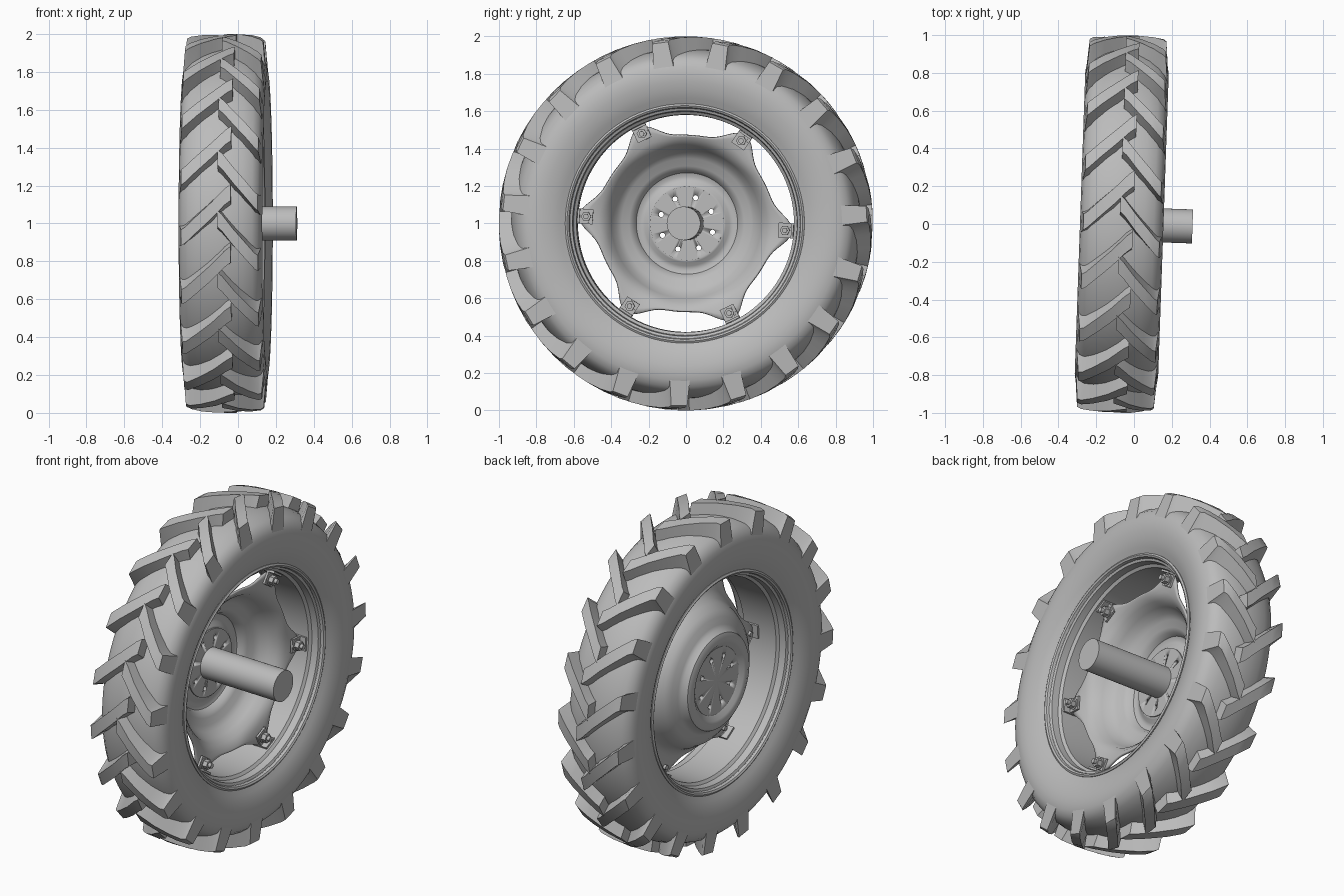
import bpy, bmesh
from math import pi, cos, sin, radians, exp
from mathutils import Matrix

if "Cube" in bpy.data.objects:
    bpy.data.objects.remove(bpy.data.objects["Cube"])

grey = bpy.data.materials.new("plain_grey")
grey.use_nodes = True
grey.diffuse_color = (0.5, 0.5, 0.5, 1)
grey.node_tree.nodes["Principled BSDF"].inputs["Base Color"].default_value = (0.5, 0.5, 0.5, 1)

# Wheel axis runs along x, slightly toed in, with the hub one unit up
PLACE = Matrix.Translation((-0.065, 0, 1)) @ Matrix.Rotation(radians(-2), 4, 'Z')


def finish(bm, name, angle=35):
    bmesh.ops.remove_doubles(bm, verts=bm.verts, dist=1e-5)
    bmesh.ops.recalc_face_normals(bm, faces=bm.faces)
    bm.transform(PLACE)
    mesh = bpy.data.meshes.new(name)
    bm.to_mesh(mesh)
    bm.free()
    mesh.materials.append(grey)
    for p in mesh.polygons:
        p.use_smooth = True
    mesh.set_sharp_from_angle(angle=radians(angle))
    obj = bpy.data.objects.new(name, mesh)
    bpy.context.collection.objects.link(obj)
    return obj


def lathe(bm, profile, n=96, closed=False, y=0, z=0, reshape=None):
    """Spin (x, radius) points round the x axis."""
    rings = []
    for i, (x, r) in enumerate(profile):
        ring = []
        for k in range(n):
            a = 2 * pi * k / n
            rr = reshape(i, r, a) if reshape else r
            ring.append(bm.verts.new((x, y + rr * cos(a), z + rr * sin(a))))
        rings.append(ring)
    pairs = list(zip(rings, rings[1:]))
    if closed:
        pairs.append((rings[-1], rings[0]))
    for a, b in pairs:
        for k in range(n):
            j = (k + 1) % n
            bm.faces.new((a[k], a[j], b[j], b[k]))


def rod(bm, x0, x1, r, n=32, y=0, z=0):
    lathe(bm, [(x0, 0), (x0, r), (x1, r), (x1, 0)], n, y=y, z=z)


def box(bm, centre, size, angle):
    m = (Matrix.Rotation(angle, 4, 'X') @ Matrix.Translation(centre)
         @ Matrix.Diagonal((*size, 1)))
    bmesh.ops.create_cube(bm, size=1, matrix=m)


def mirrored(half):
    return half + [(-x, r) for x, r in reversed(half) if x > 0]


# Tyre carcass
bm = bmesh.new()
lathe(bm, mirrored([(0.168, 0.615), (0.178, 0.64), (0.195, 0.67), (0.21, 0.715), (0.219, 0.76),
                    (0.221, 0.80), (0.215, 0.84), (0.20, 0.875), (0.17, 0.90), (0.12, 0.92),
                    (0.06, 0.932), (0, 0.936)]), 128)
finish(bm, "tyre")


# Tread bars: stations of (share across, angle lead, top radius, base radius)
BAR = [(0, 14, 1.0, 0.91), (0.12, 12.6, 1.0, 0.91), (0.4, 8.2, 0.999, 0.905),
       (0.7, 4, 0.994, 0.88), (0.92, 0.8, 0.986, 0.85), (1, 0, 0.975, 0.835)]


def tread_bars(name, side, inner, outer, phase, count=19):
    bm = bmesh.new()
    for k in range(count):
        start = phase + 360 * k / count
        rows = []
        for t, lead, top, base in BAR:
            x = side * (inner + (outer - inner) * t)
            x_base = x + (side * 0.012 if t == 1 else 0)
            row = []
            for r, w, px in ((base, -3.7, x_base), (top, -2.5, x), (top, 2.5, x), (base, 3.7, x_base)):
                a = radians(start - lead + w)
                row.append(bm.verts.new((px, r * cos(a), r * sin(a))))
            rows.append(row)
        for a, b in zip(rows, rows[1:]):
            for i in range(4):
                j = (i + 1) % 4
                bm.faces.new((a[i], a[j], b[j], b[i]))
        bm.faces.new(rows[0])
        bm.faces.new(rows[-1])
    return finish(bm, name, 25)


tread_bars("tread_bars_left", 1, -0.01, 0.203, 3)
tread_bars("tread_bars_right", -1, -0.06, 0.203, 184.5)

# Rim barrel with rolled flanges
bm = bmesh.new()
outer = mirrored([(0.165, 0.64), (0.182, 0.64), (0.188, 0.63), (0.182, 0.62), (0.166, 0.615),
                  (0.16, 0.602), (0.12, 0.598), (0.108, 0.582), (0, 0.58)])
inner = mirrored([(0.155, 0.62), (0.11, 0.612), (0.09, 0.594), (0, 0.592)])
lathe(bm, outer + inner[::-1], closed=True)
finish(bm, "rim")

# Dished wheel centre whose edge flares into six tabs
BOLTS = [radians(-4 + 60 * k) for k in range(6)]


def flare(i, r, a):
    if i > 2:
        return r
    d = (a - BOLTS[0] + pi / 6) % (pi / 3) - pi / 6
    return r + (0.10, 0.065, 0.02)[i] * exp(-(d / radians(11)) ** 2)


DISH = [(0.045, 0.472), (0.042, 0.465), (0.034, 0.45), (0.01, 0.425), (-0.03, 0.405),
        (-0.07, 0.38), (-0.095, 0.35), (-0.108, 0.31), (-0.122, 0.29), (-0.15, 0.275),
        (-0.16, 0.25), (-0.155, 0.225), (-0.138, 0.205), (-0.132, 0.185)]
bm = bmesh.new()
lathe(bm, DISH, 144, reshape=flare)
dish = finish(bm, "wheel_centre")
shell = dish.modifiers.new("thickness", 'SOLIDIFY')
shell.thickness = 0.012
shell.offset = 0

# Hub plate with a ring of eight holes
bm = bmesh.new()
rod(bm, -0.143, -0.122, 0.197, 64)
plate = finish(bm, "hub_plate")
bm = bmesh.new()
for k in range(8):
    a = radians(26 + 45 * k)
    rod(bm, -0.2, -0.05, 0.014, 16, 0.145 * cos(a), 0.145 * sin(a))
cutter = finish(bm, "hub_hole_cutter")
cutter.hide_render = True
cutter.hide_viewport = True
cut = plate.modifiers.new("holes", 'BOOLEAN')
cut.object = cutter
cut.solver = 'EXACT'

# Axle
bm = bmesh.new()
rod(bm, -0.13, 0.375, 0.09, 64)
finish(bm, "axle")

# Rim brackets, nuts and studs
brackets, nuts = bmesh.new(), bmesh.new()
for a in BOLTS:
    box(brackets, (0.057, 0.537, 0), (0.012, 0.08, 0.08), a)
    box(brackets, (0.075, 0.573, 0), (0.048, 0.012, 0.08), a)
    box(brackets, (0.03, 0.573, 0), (0.05, 0.012, 0.08), a)
    y, z = 0.533 * cos(a), 0.533 * sin(a)
    rod(nuts, 0.06, 0.068, 0.033, 24, y, z)
    rod(nuts, 0.066, 0.096, 0.027, 6, y, z)
    rod(nuts, 0.02, 0.115, 0.014, 16, y, z)
finish(brackets, "rim_brackets")
finish(nuts, "nuts_and_studs")
